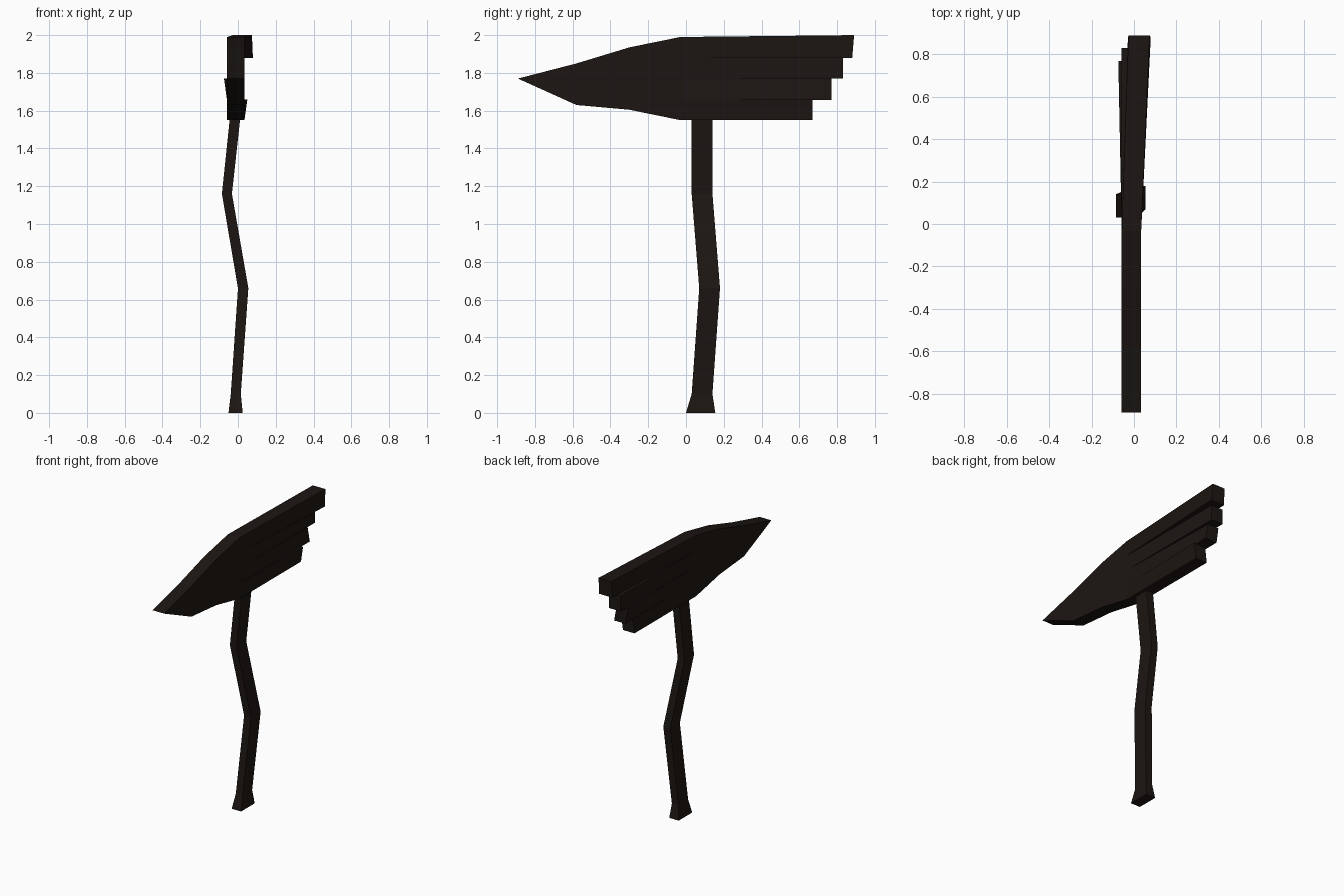
import bpy

if "Cube" in bpy.data.objects:
    bpy.data.objects.remove(bpy.data.objects["Cube"])

mat = bpy.data.materials.new("dark_wood")
mat.diffuse_color = (0.012, 0.008, 0.006, 1)
mat.use_nodes = True
mat.node_tree.nodes["Principled BSDF"].inputs["Base Color"].default_value = mat.diffuse_color


def loft(name, rings):
    """Skin a list of equal-sized vertex rings and cap both ends."""
    n = len(rings[0])
    verts = [v for r in rings for v in r]
    faces = [tuple(range(n))[::-1], tuple(range(len(verts) - n, len(verts)))]
    for k in range(len(rings) - 1):
        for i in range(n):
            j = (i + 1) % n
            faces.append((k * n + i, k * n + j, (k + 1) * n + j, (k + 1) * n + i))
    mesh = bpy.data.meshes.new(name)
    mesh.from_pydata(verts, [], faces)
    mesh.materials.append(mat)
    obj = bpy.data.objects.new(name, mesh)
    bpy.context.collection.objects.link(obj)
    bpy.context.view_layer.objects.active = obj
    bpy.ops.object.mode_set(mode='EDIT')
    bpy.ops.mesh.select_all(action='SELECT')
    bpy.ops.mesh.normals_make_consistent(inside=False)
    bpy.ops.object.mode_set(mode='OBJECT')
    return obj


# Crooked handle: (z, x min, x max, y min, y max)
path = [(0, -0.05, 0.025, 0.0, 0.155),
        (0.10, -0.038, 0.015, 0.03, 0.14),
        (0.66, 0.0, 0.055, 0.07, 0.18),
        (1.16, -0.085, -0.032, 0.03, 0.14),
        (1.56, -0.043, 0.012, 0.03, 0.14)]
loft("handle", [[(a, c, z), (b, c, z), (b, d, z), (a, d, z)]
                for z, a, b, c, d in path])

# Pointed front of the head, a flat outline with thickness
X0, X1 = -0.058, 0.034
outline = [(-0.89, 1.77), (-0.58, 1.63), (-0.30, 1.605), (-0.03, 1.55),
           (-0.03, 1.99), (-0.30, 1.935), (-0.58, 1.85)]
loft("head_point", [[(x, y, z) for y, z in outline] for x in (X0, X1)])

# Four splintered planks: bottom z, top z (front, back), end y (bottom, top),
# x shift of the end (bottom, top)
planks = [(1.55, 1.66, 1.66, 0.67, 0.67, 0.0, 0.016),
          (1.657, 1.77, 1.77, 0.77, 0.77, 0.0, -0.02),
          (1.77, 1.88, 1.88, 0.83, 0.83, 0.0, 0.0),
          (1.88, 1.99, 2.0, 0.88, 0.89, 0.045, 0.04)]
for i, (zb, zf, zk, yb, yt, sb, st) in enumerate(planks):
    y = -0.03
    loft(f"plank_{i + 1}", [
        [(X0, y, zb), (X1, y, zb), (X1, y, zf), (X0, y, zf)],
        [(X0 + sb * 0.65, yb, zb), (X1 + sb, yb, zb),
         (X1 + st, yt, zk), (X0 + st * 0.8, yt, zk)]])
